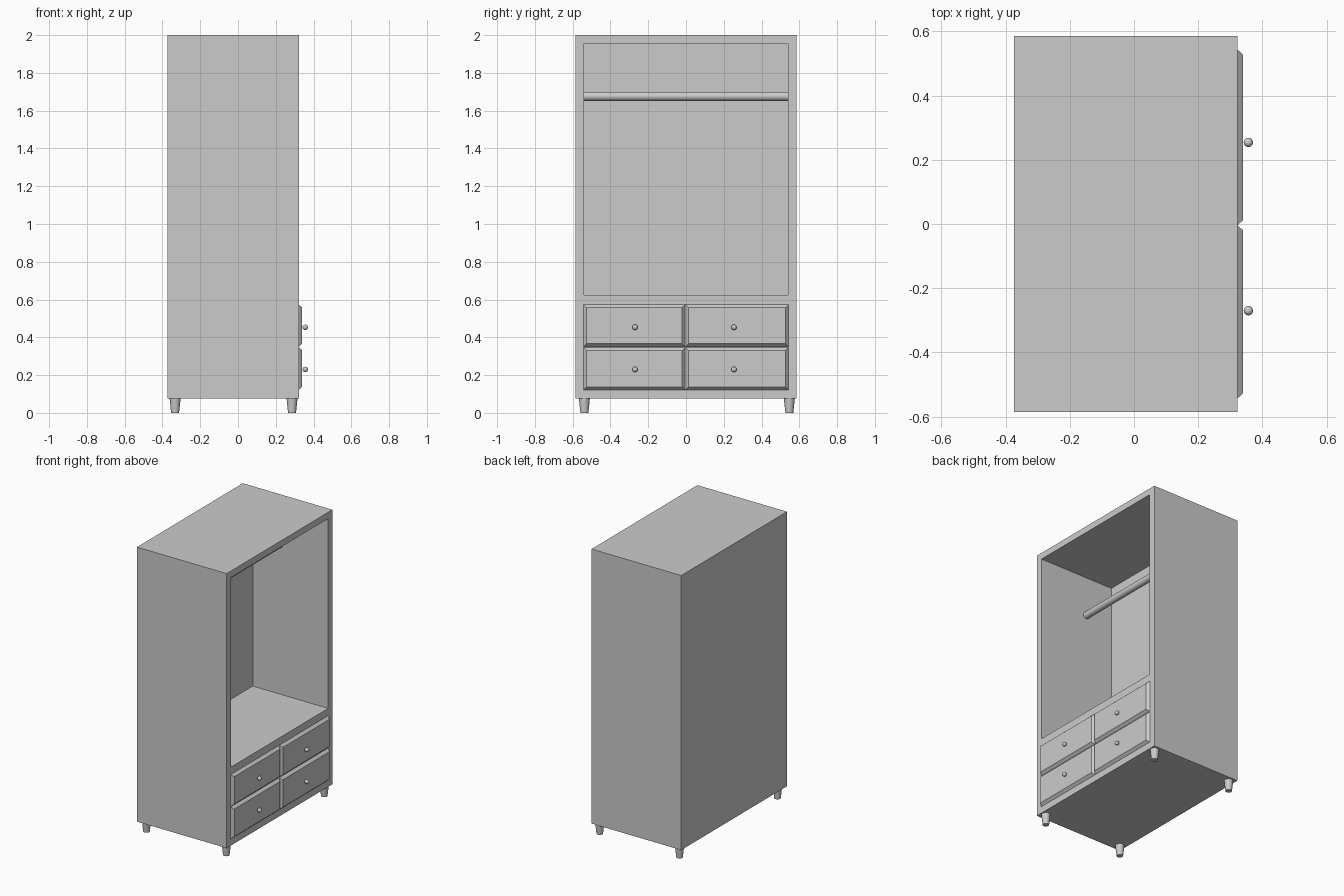
import bpy, bmesh
from math import pi

if "Cube" in bpy.data.objects:
    bpy.data.objects.remove(bpy.data.objects["Cube"])


def finish(bm, name):
    bmesh.ops.recalc_face_normals(bm, faces=bm.faces)
    mesh = bpy.data.meshes.new(name)
    bm.to_mesh(mesh)
    bm.free()
    ob = bpy.data.objects.new(name, mesh)
    bpy.context.collection.objects.link(ob)
    return ob


def box(x0, x1, y0, y1, z0, z1):
    bm = bmesh.new()
    bmesh.ops.create_cube(bm, size=1)
    for v in bm.verts:
        v.co = (x1 if v.co.x > 0 else x0,
                y1 if v.co.y > 0 else y0,
                z1 if v.co.z > 0 else z0)
    return bm


def front_face(bm):
    return max(bm.faces, key=lambda f: f.calc_center_median().x)


def smooth(ob):
    bpy.ops.object.select_all(action='DESELECT')
    ob.select_set(True)
    bpy.context.view_layer.objects.active = ob
    bpy.ops.object.shade_smooth_by_angle()


def round_part(name, loc, r1, r2, depth, rot=(0, 0, 0)):
    bpy.ops.mesh.primitive_cone_add(vertices=32, radius1=r1, radius2=r2,
                                    depth=depth, location=loc, rotation=rot)
    ob = bpy.context.object
    ob.name = name
    smooth(ob)


FRONT = 0.322

# Cabinet: box whose front face is inset, then pushed in as the hanging space
bm = box(-0.373, FRONT, -0.586, 0.586, 0.075, 2.0)
face = front_face(bm)
bmesh.ops.inset_region(bm, faces=[face], thickness=0.04)
for v in face.verts:
    v.co.y = 0.539 if v.co.y > 0 else -0.539
    v.co.z = 1.955 if v.co.z > 1 else 0.625
pocket = bmesh.ops.extrude_face_region(bm, geom=[face])
bmesh.ops.translate(bm, vec=(-0.585, 0, 0),
                    verts=[g for g in pocket['geom'] if isinstance(g, bmesh.types.BMVert)])
if face.is_valid:
    bmesh.ops.delete(bm, geom=[face], context='FACES_ONLY')
finish(bm, "cabinet")

# Hanging rail
round_part("hanging_rail", (-0.053, 0, 1.676), 0.024, 0.024, 1.078, (pi / 2, 0, 0))

# Drawer fronts with sloping edges, each with a round knob
columns = [("left", -0.543, -0.004, -0.27), ("right", -0.004, 0.543, 0.254)]
rows = [("lower", 0.122, 0.347, 0.23), ("upper", 0.350, 0.574, 0.453)]
for side, y0, y1, ky in columns:
    for level, z0, z1, kz in rows:
        bm = box(FRONT - 0.01, FRONT, y0, y1, z0, z1)
        panel = front_face(bm)
        bmesh.ops.inset_region(bm, faces=[panel], thickness=0.023)
        bmesh.ops.translate(bm, vec=(0.018, 0, 0), verts=panel.verts)
        finish(bm, f"{level}_{side}_drawer")
        bpy.ops.mesh.primitive_uv_sphere_add(segments=24, ring_count=12, radius=0.0145,
                                             location=(0.356, ky, kz))
        knob = bpy.context.object
        knob.name = f"{level}_{side}_knob"
        smooth(knob)

# Tapered feet
for end, x in (("back", -0.333), ("front", 0.286)):
    for side, y in (("left", -0.538), ("right", 0.547)):
        round_part(f"{end}_{side}_foot", (x, y, 0.0375), 0.021, 0.029, 0.075)
